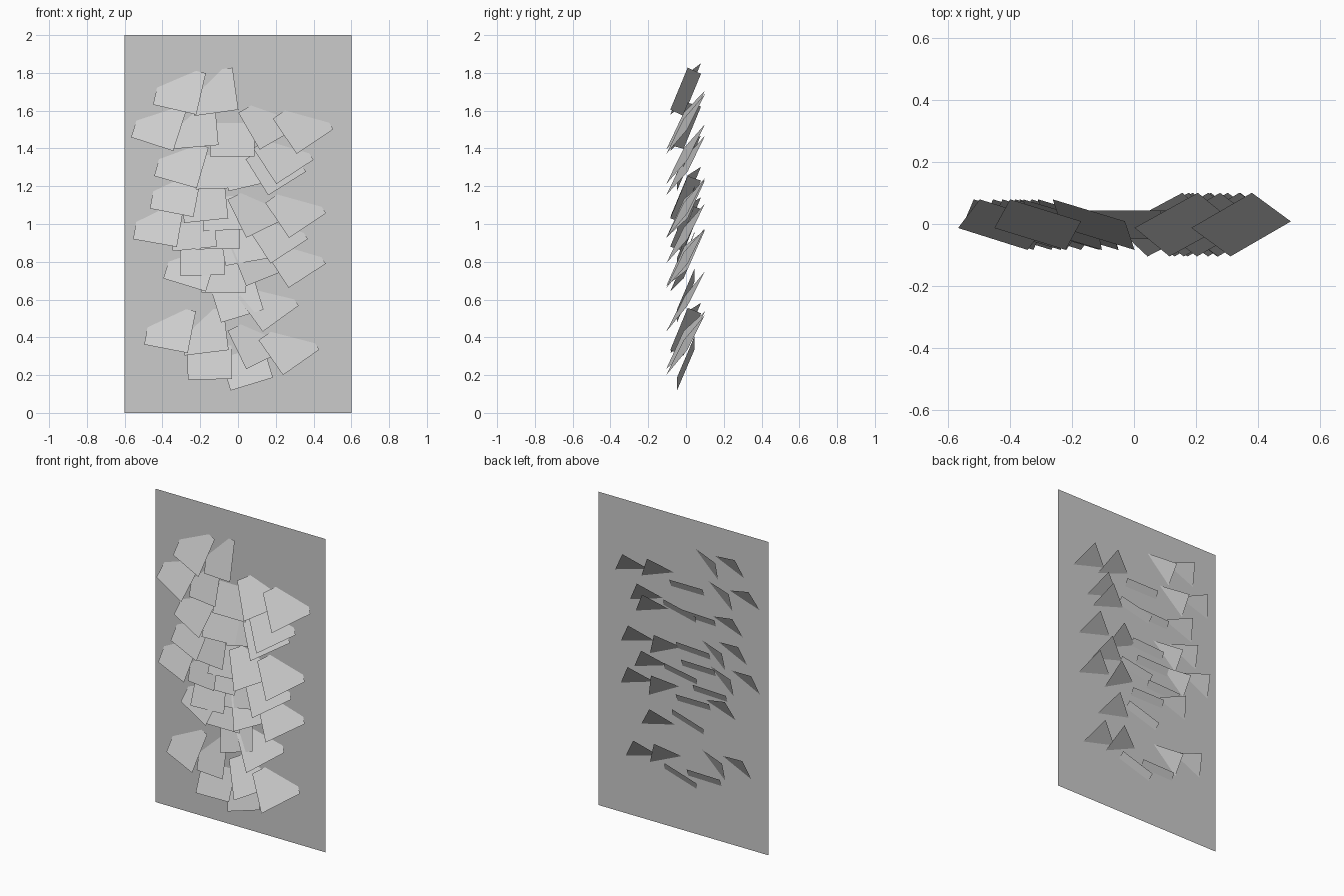
import bpy, bmesh, math
from mathutils import Vector

if "Cube" in bpy.data.objects:
    bpy.data.objects.remove(bpy.data.objects["Cube"])

PANEL_Y = 0.025


def make_object(name, quads):
    bm = bmesh.new()
    for q in quads:
        bm.faces.new([bm.verts.new(p) for p in q])
    mesh = bpy.data.meshes.new(name)
    bm.to_mesh(mesh)
    bm.free()
    bpy.context.collection.objects.link(bpy.data.objects.new(name, mesh))


def card(cx, cz, roll, turn, lean=0.41, w=0.235, h=0.225):
    """Flat card stuck through the panel: rolled, leaned back and turned sideways."""
    r = math.radians(roll)
    u = Vector((math.cos(r), math.sin(r))) * w / 2
    v = Vector((-math.sin(r), math.cos(r))) * h / 2
    quad = []
    for su, sv in ((-1, -1), (1, -1), (1, 1), (-1, 1)):
        d = su * u + sv * v
        quad.append((cx + d.x, (su * turn * w + sv * lean * h) / 2 - 0.002, cz + d.y))
    return quad


# Backing panel
make_object("back_panel", [[(x, PANEL_Y, z) for x, z in ((-.6, 0), (.6, 0), (.6, 2), (-.6, 2))]])

# Cards fanning left: centre x, centre z, roll
left = [(-.36, .45, -11), (-.18, .43, 7), (-.25, .785, -17), (-.42, 1.01, -10),
        (-.24, .98, 6), (-.33, 1.17, -11), (-.18, 1.13, 6), (-.30, 1.33, -16),
        (-.42, 1.53, -18), (-.23, 1.52, 5), (-.31, 1.715, -13), (-.13, 1.70, 8)]

# Cards hanging near the middle
middle = [(-.15, .29, 1), (.04, .26, 17), (-.01, .62, 17), (-.075, .75, 0),
          (-.19, .84, 2), (-.11, .98, 1), (.03, .91, 10), (-.07, 1.08, 3),
          (-.11, 1.30, 2), (.04, 1.31, 13), (-.03, 1.47, 0)]

# Cards fanning right
right = [(.10, .385, 26), (.27, .36, 35), (.16, .59, 36), (.11, .82, 22),
         (.305, .82, 33), (.21, .95, 33), (.305, 1.085, 34), (.10, 1.08, 26),
         (.20, 1.31, 32), (.24, 1.37, 33), (.345, 1.53, 34), (.16, 1.55, 30)]

for name, group, turn in (("left_cards", left, -.3), ("middle_cards", middle, 0),
                          ("right_cards", right, .48)):
    make_object(name, [card(*c, turn) for c in group])
